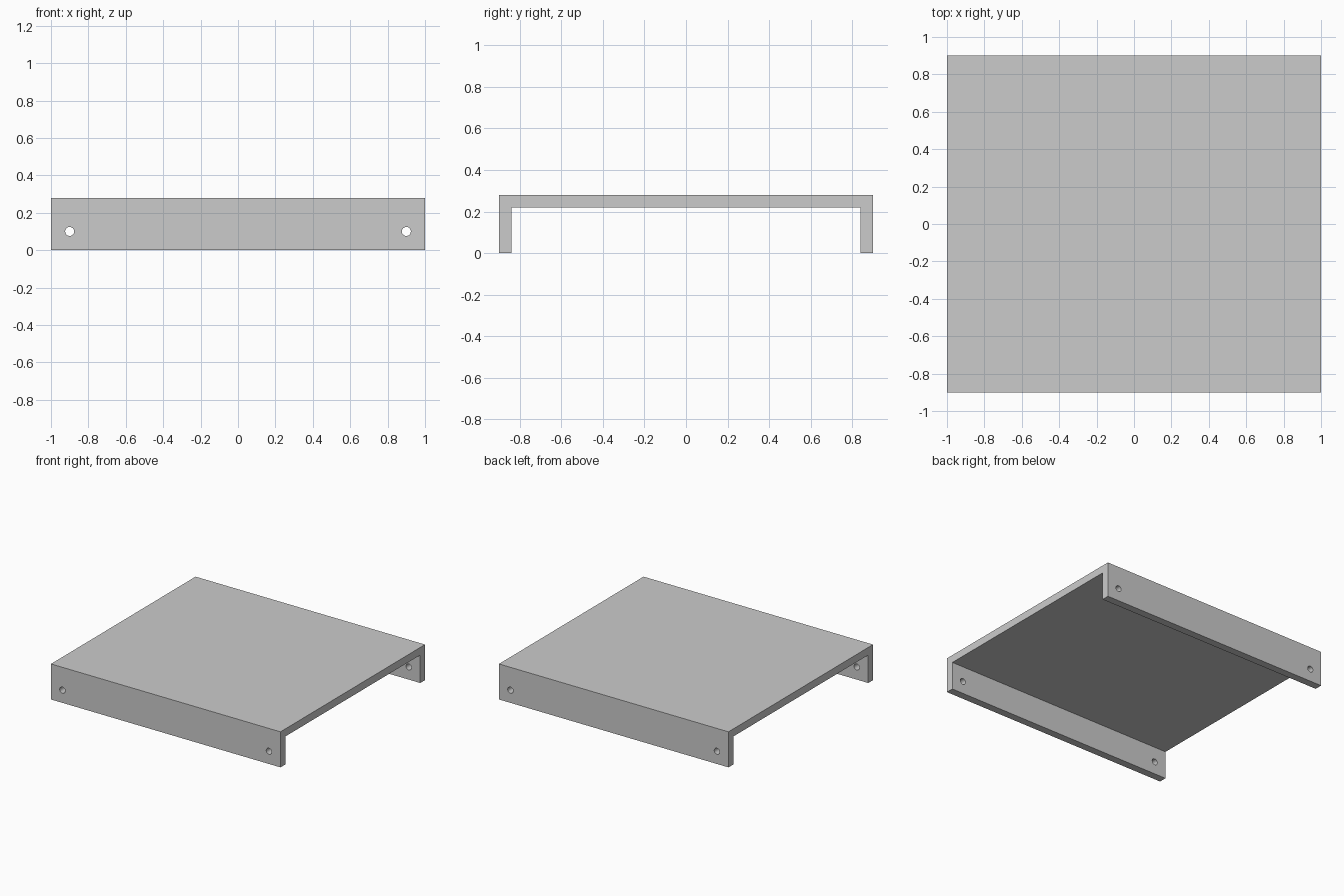
import bpy, bmesh
from math import pi
from mathutils import Matrix

if "Cube" in bpy.data.objects:
    bpy.data.objects.remove(bpy.data.objects["Cube"])

HALF_X, HALF_Y, HEIGHT, WALL = 1.0, 0.9, 0.28, 0.06
HOLE_X, HOLE_Z, HOLE_R = 0.9, 0.10, 0.024


def make_object(name, bm):
    bmesh.ops.recalc_face_normals(bm, faces=bm.faces)
    mesh = bpy.data.meshes.new(name)
    bm.to_mesh(mesh)
    bm.free()
    ob = bpy.data.objects.new(name, mesh)
    bpy.context.collection.objects.link(ob)
    return ob


# Channel-shaped cover: U profile in y/z extruded along x
inner = HALF_Y - WALL
half = [(HALF_Y, HEIGHT), (HALF_Y, 0), (inner, 0), (inner, HEIGHT - WALL)]
profile = half + [(-y, z) for y, z in reversed(half)]
bm = bmesh.new()
face = bm.faces.new([bm.verts.new((-HALF_X, y, z)) for y, z in profile])
ext = bmesh.ops.extrude_face_region(bm, geom=[face])
moved = [g for g in ext["geom"] if isinstance(g, bmesh.types.BMVert)]
bmesh.ops.translate(bm, verts=moved, vec=(2 * HALF_X, 0, 0))
cover = make_object("cover_panel", bm)

# Cutter rods along y, each drilling both flanges
bm = bmesh.new()
for side in (-1, 1):
    bmesh.ops.create_cone(
        bm, cap_ends=True, segments=32, radius1=HOLE_R, radius2=HOLE_R, depth=2.2,
        matrix=Matrix.Translation((side * HOLE_X, 0, HOLE_Z)) @ Matrix.Rotation(pi / 2, 4, 'X'))
cutter = make_object("screw_hole_cutter", bm)
cutter.hide_render = True
cutter.display_type = 'WIRE'

# Screw holes
cut = cover.modifiers.new("screw_holes", 'BOOLEAN')
cut.operation = 'DIFFERENCE'
cut.solver = 'EXACT'
cut.object = cutter

# Apply the cut, drop the helper, smooth only the hole walls
bpy.context.view_layer.objects.active = cover
cover.select_set(True)
bpy.ops.object.modifier_apply(modifier=cut.name)
bpy.data.objects.remove(cutter)
bpy.ops.object.shade_smooth_by_angle(angle=pi / 6)
